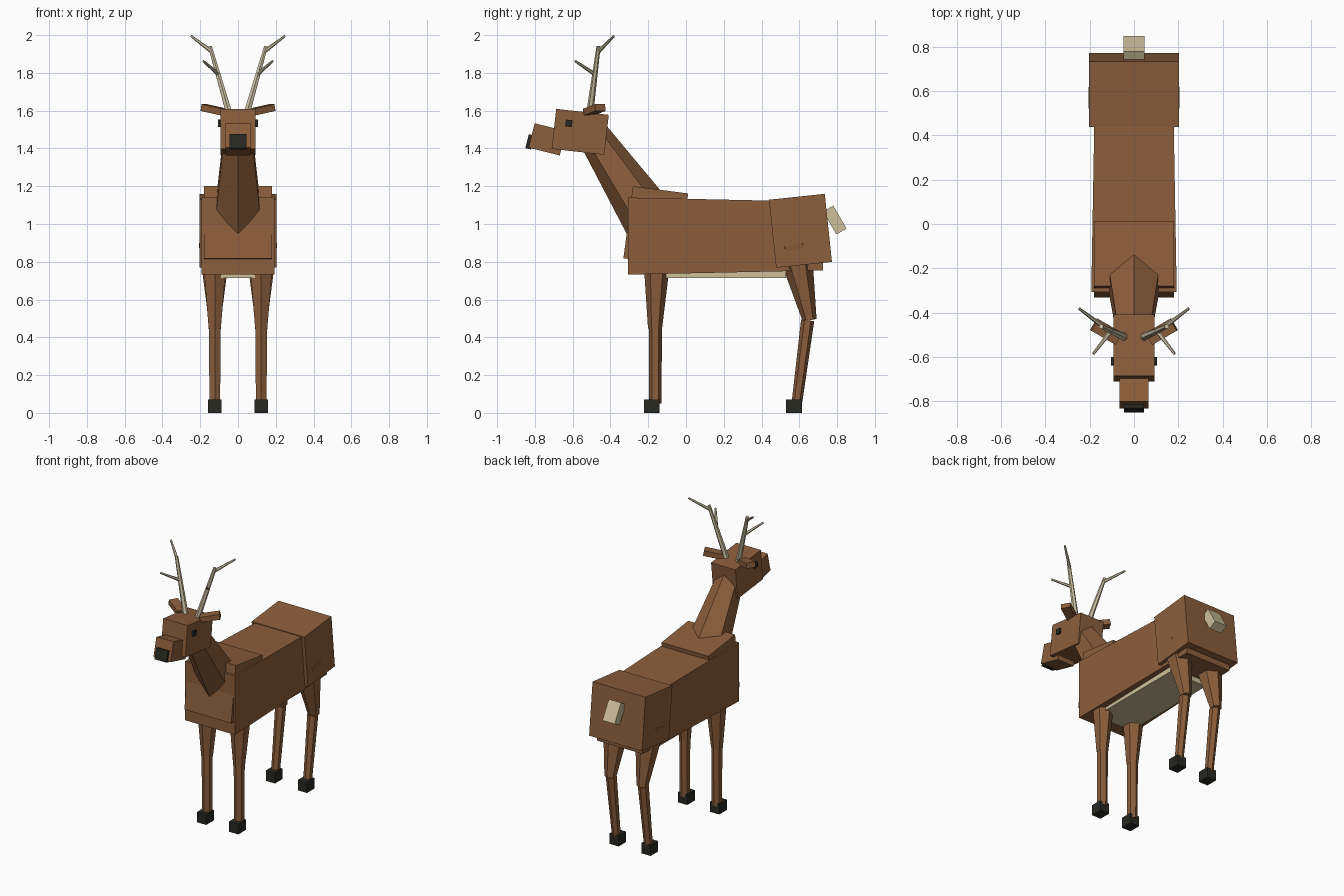
import bpy, bmesh, math
from mathutils import Vector, Matrix

start_cube = bpy.data.objects.get("Cube")
if start_cube:
    bpy.data.objects.remove(start_cube, do_unlink=True)


def material(name, rgb):
    m = bpy.data.materials.new(name)
    m.use_nodes = True
    m.diffuse_color = (*rgb, 1)
    m.node_tree.nodes["Principled BSDF"].inputs["Base Color"].default_value = (*rgb, 1)
    return m


brown = material("brown_fur", (0.26, 0.112, 0.045))
cream = material("cream_fur", (0.62, 0.52, 0.33))
bone = material("antler_bone", (0.62, 0.54, 0.38))
dark = material("dark_horn", (0.021, 0.021, 0.016))


def finish(name, bm, mat):
    bmesh.ops.recalc_face_normals(bm, faces=bm.faces)
    mesh = bpy.data.meshes.new(name)
    bm.to_mesh(mesh)
    bm.free()
    mesh.materials.append(mat)
    obj = bpy.data.objects.new(name, mesh)
    bpy.context.collection.objects.link(obj)
    return obj


def box(name, centre, size, mat, pitch=0, rotation=None):
    """Box pitched about x, or turned by a given rotation matrix."""
    bm = bmesh.new()
    turn = rotation or Matrix.Rotation(math.radians(pitch), 4, 'X')
    place = Matrix.Translation(centre) @ turn @ Matrix.Diagonal((*size, 1))
    bmesh.ops.create_cube(bm, size=1, matrix=place)
    return finish(name, bm, mat)


def limb(name, start, end, r1, r2, mat, sides=6):
    """Tapered prism with one corner line in the front-back plane."""
    a, b = Vector(start), Vector(end)
    d = (b - a).normalized()
    v = d.cross(Vector((1, 0, 0))).normalized()
    u = v.cross(d)
    bm = bmesh.new()
    rings = []
    for p, r in ((a, r1), (b, r2)):
        angles = [math.tau * i / sides for i in range(sides)]
        rings.append([bm.verts.new(p + r * (v * math.cos(t) + u * math.sin(t))) for t in angles])
        bm.faces.new(rings[-1])
    for i in range(sides):
        j = (i + 1) % sides
        bm.faces.new((rings[0][i], rings[0][j], rings[1][j], rings[1][i]))
    return finish(name, bm, mat)


# Torso, slightly narrower towards the back
torso = box("torso", (0, 0.209, 0.936), (0.386, 1.032, 0.408), brown)
for vert in torso.data.vertices:
    if vert.co.y > 0.209:
        vert.co.x *= 0.905
        vert.co.z = 0.936 + (vert.co.z - 0.936) * 0.89
box("chest", (0, -0.16, 0.99), (0.36, 0.295, 0.385), brown, pitch=-7.5)
box("rump", (0, 0.606, 0.964), (0.406, 0.297, 0.362), brown, pitch=6)
box("belly_patch", (0, 0.165, 0.737), (0.29, 0.73, 0.044), cream)
box("tail", (0, 0.788, 1.021), (0.094, 0.062, 0.14), cream, pitch=30)

# Neck and head
limb("neck", (0, -0.19, 1.02), (0, -0.49, 1.47), 0.144, 0.086, brown)
box("head", (0, -0.56, 1.488), (0.187, 0.28, 0.213), brown, pitch=-6.5)
box("snout", (0, -0.735, 1.448), (0.131, 0.17, 0.133), brown, pitch=-14)
box("nose", (0, -0.827, 1.435), (0.09, 0.03, 0.076), dark, pitch=-14)

# Paired parts
for side, s in (("left", 1), ("right", -1)):
    box(f"{side}_eye", (s * 0.09, -0.62, 1.533), (0.03, 0.035, 0.036), dark, pitch=-6.5)

    # Ear, swept back and raised at the tip
    out = Vector((s * 0.85, 0.49, 0.19)).normalized()
    across = Vector((0, 0, 1)).cross(out).normalized()
    up = out.cross(across)
    frame = Matrix((out, across, up)).transposed().to_4x4()
    box(f"{side}_ear", (s * 0.125, -0.486, 1.604), (0.13, 0.062, 0.036), brown, rotation=frame)

    # Antler beam and two tines
    limb(f"{side}_antler_beam", (s * 0.045, -0.51, 1.58), (s * 0.148, -0.463, 1.94),
         0.019, 0.011, bone)
    limb(f"{side}_antler_top_tine", (s * 0.14, -0.463, 1.913), (s * 0.248, -0.382, 1.995),
         0.011, 0.006, bone)
    limb(f"{side}_antler_brow_tine", (s * 0.1, -0.478, 1.79), (s * 0.184, -0.587, 1.863),
         0.011, 0.006, bone)

    # Front and rear legs
    x = s * 0.123
    limb(f"{side}_front_upper_leg", (x, -0.153, 0.85), (x, -0.164, 0.445), 0.075, 0.037, brown)
    limb(f"{side}_front_lower_leg", (x, -0.162, 0.46), (x, -0.163, 0.05), 0.035, 0.033, brown)
    box(f"{side}_front_hoof", (x, -0.181, 0.036), (0.07, 0.083, 0.072), dark)
    limb(f"{side}_rear_upper_leg", (x, 0.57, 0.89), (x, 0.655, 0.49), 0.096, 0.037, brown)
    limb(f"{side}_rear_lower_leg", (x, 0.644, 0.49), (x, 0.588, 0.06), 0.035, 0.028, brown)
    box(f"{side}_rear_hoof", (x, 0.572, 0.036), (0.07, 0.083, 0.072), dark)
